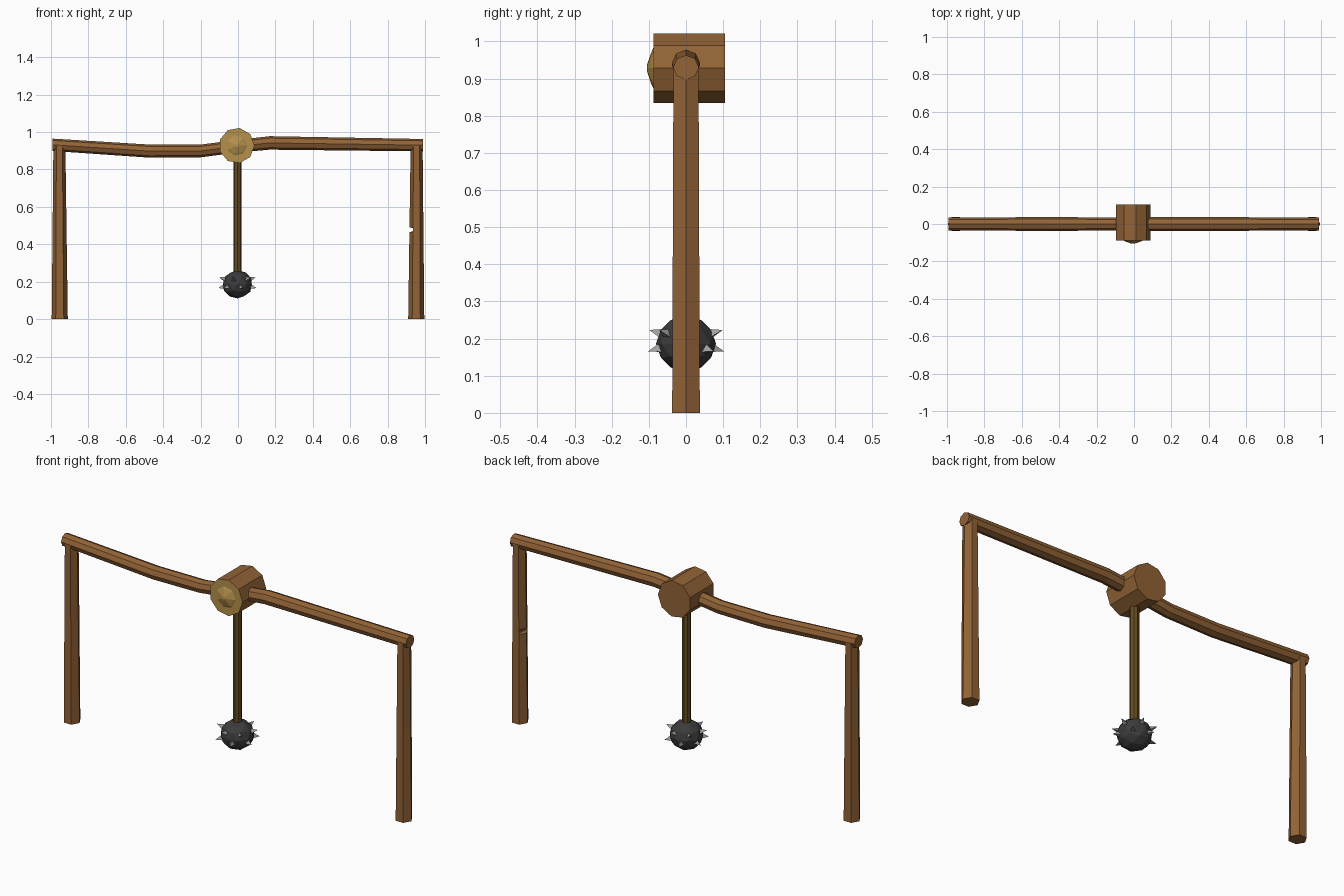
import bpy, bmesh
from math import sin, cos, pi, radians
from mathutils import Vector, Matrix

if "Cube" in bpy.data.objects:
    bpy.data.objects.remove(bpy.data.objects["Cube"])


def material(name, rgb):
    m = bpy.data.materials.new(name)
    m.diffuse_color = (*rgb, 1)
    m.use_nodes = True
    m.node_tree.nodes["Principled BSDF"].inputs["Base Color"].default_value = m.diffuse_color
    return m


WOOD = material("wood", (0.29, 0.125, 0.037))
BRASS = material("brass", (0.46, 0.28, 0.07))
ROD = material("dark_wood", (0.13, 0.072, 0.015))
IRON = material("iron", (0.045, 0.045, 0.047))
STEEL = material("steel", (0.35, 0.35, 0.35))


def finish(name, bm, mats):
    bmesh.ops.recalc_face_normals(bm, faces=bm.faces)
    me = bpy.data.meshes.new(name)
    bm.to_mesh(me)
    bm.free()
    for m in mats:
        me.materials.append(m)
    ob = bpy.data.objects.new(name, me)
    bpy.context.collection.objects.link(ob)
    return ob


def loft(bm, rings):
    """Skin a list of equally sized point rings and cap both ends."""
    vs = [[bm.verts.new(p) for p in r] for r in rings]
    n = len(vs[0])
    for a, b in zip(vs, vs[1:]):
        for i in range(n):
            bm.faces.new((a[i], a[(i + 1) % n], b[(i + 1) % n], b[i]))
    return bm.faces.new(vs[0]), bm.faces.new(vs[-1])


# Hexagonal posts, tapering to the top; the right one has a small inner notch
def post(name, side, levels):
    bm = bmesh.new()
    rings = []
    for z, notch in levels:
        t = z / 0.93
        r = 0.043 - 0.011 * t
        ring = []
        for i in range(6):
            a = i * pi / 3
            x = 0.953 + 0.002 * t + r * cos(a)
            if i == 3:
                x += notch
            ring.append((side * x, (0.043 - 0.004 * t) * sin(a), z))
        rings.append(ring)
    loft(bm, rings)
    finish(name, bm, [WOOD])


post("left_post", -1, [(0, 0), (0.93, 0)])
post("right_post", 1, [(0, 0), (0.465, 0), (0.47, 0.021), (0.487, 0.021), (0.49, 0), (0.93, 0)])

# Bent octagonal crossbeam
bm = bmesh.new()
path = [(-0.992, 0.932, 0.033), (-0.47, 0.898, 0.035), (-0.2, 0.899, 0.034),
        (0.0, 0.925, 0.034), (0.17, 0.942, 0.036), (0.988, 0.93, 0.033)]
loft(bm, [[(x, r * 1.05 * cos(i * pi / 4), z + r * sin(i * pi / 4)) for i in range(8)]
          for x, z, r in path])
finish("crossbeam", bm, [WOOD])

# Nine-sided hub with a brass front face
HX, HZ = -0.007, 0.928


def disc(r, y, n=9):
    return [(HX + r * cos(i * 2 * pi / n), y, HZ + r * sin(i * 2 * pi / n)) for i in range(n)]


bm = bmesh.new()
front, back = loft(bm, [disc(0.095, -0.088), disc(0.095, 0.105)])
front.material_index = 1
finish("hub", bm, [WOOD, BRASS])

# Low faceted brass boss
bm = bmesh.new()
loft(bm, [disc(0.06, -0.086, 7), disc(0.045, -0.093, 7), disc(0.009, -0.105, 7)])
finish("hub_boss", bm, [BRASS])

# Hanging rod
bm = bmesh.new()
loft(bm, [[(-0.003 + 0.022 * cos(i * pi / 4), 0.022 * sin(i * pi / 4), z) for i in range(8)]
          for z in (0.22, 0.88)])
finish("hanging_rod", bm, [ROD])

# Iron ball
BALL = Vector((-0.003, 0, 0.186))
bm = bmesh.new()
bmesh.ops.create_icosphere(bm, subdivisions=2, radius=0.081,
                           matrix=Matrix.Translation(BALL) @ Matrix.Diagonal((1, 1, 0.93, 1)))
finish("ball", bm, [IRON])

# Two staggered rings of three-sided spikes
bm = bmesh.new()
for elev, turn in ((20, 15), (-11, 45)):
    for k in range(6):
        a = radians(turn + 60 * k)
        e = radians(elev)
        d = Vector((cos(a) * cos(e), sin(a) * cos(e), sin(e)))
        rot = d.to_track_quat('Z', 'Y').to_matrix().to_4x4()
        bmesh.ops.create_cone(bm, cap_ends=True, segments=3, radius1=0.02, radius2=0, depth=0.045,
                              matrix=Matrix.Translation(BALL + d * 0.086) @ rot)
finish("ball_spikes", bm, [STEEL])
